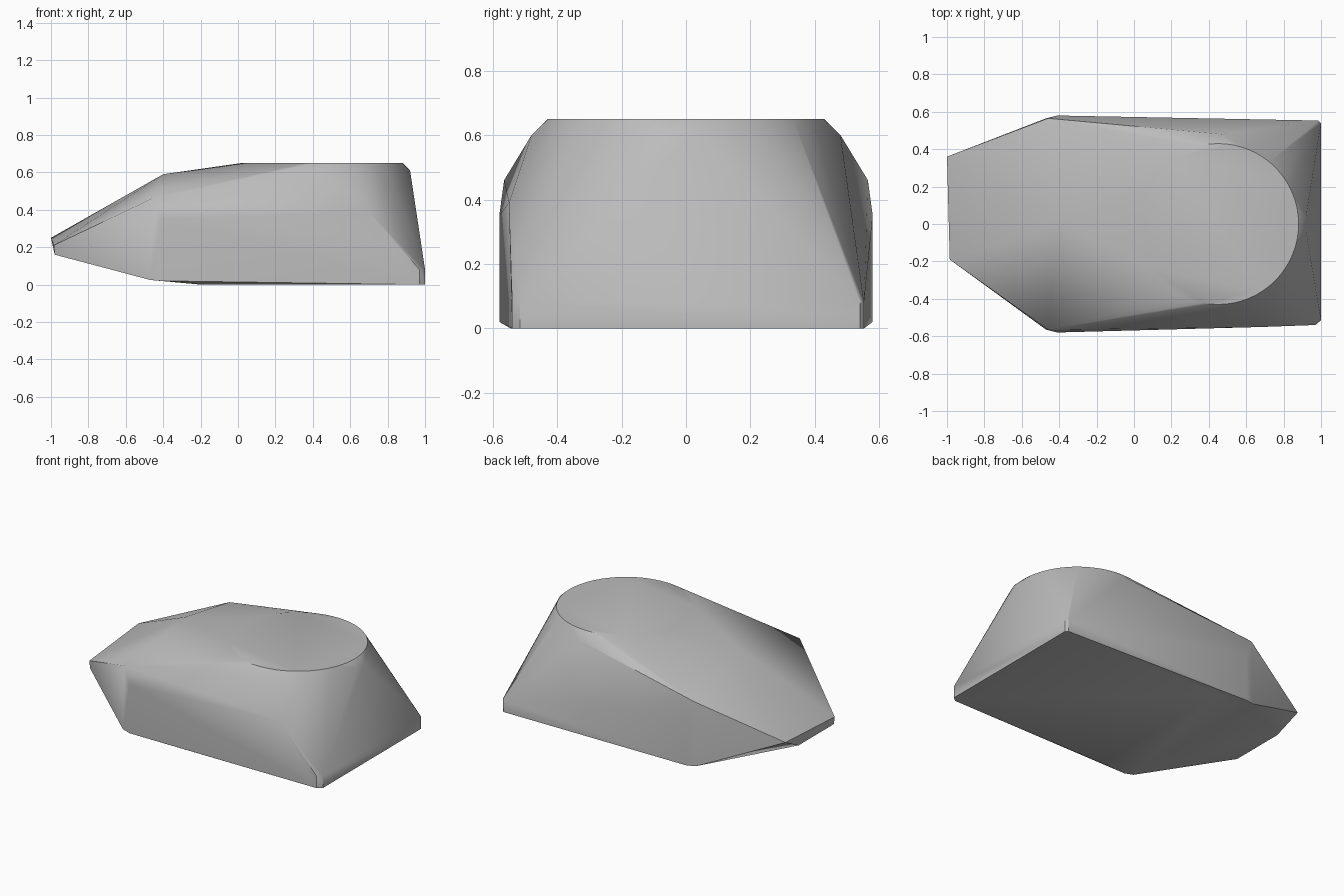
import bpy
import bmesh
from math import cos, sin, tau, radians
from mathutils import Vector

cube = bpy.data.objects.get("Cube")
if cube:
    bpy.data.objects.remove(cube, do_unlink=True)


def make_material(name, value):
    mat = bpy.data.materials.new(name)
    mat.use_nodes = True
    colour = (value, value, value, 1)
    mat.diffuse_color = colour
    mat.node_tree.nodes["Principled BSDF"].inputs["Base Color"].default_value = colour
    return mat


def disc(cx, radius, z, steps=64):
    return [(cx + radius * cos(tau * i / steps), radius * sin(tau * i / steps), z)
            for i in range(steps)]


def mirrored(points):
    return [(x, s * y, z) for x, y, z in points for s in (1, -1)]


# Round flat top
points = disc(0.45, 0.43, 0.65)

# Shoulders, flanks and flat base, shared by both sides
points += mirrored([
    (0.92, 0.04, 0.61),
    (0.47, 0.48, 0.60),
    (-0.46, 0.565, 0.46),
    (-0.41, 0.58, 0.35),
    (-0.41, 0.58, 0.02),
    (-0.47, 0.565, 0.025),
    (-0.20, 0.545, 0.0),
])

# Ridge in front of the round top, and the skewed nose
points += [(-0.40, 0.0, 0.59), (-1.0, 0.36, 0.25), (-0.985, -0.19, 0.21)]
points += mirrored([(-0.98, 0.19, 0.16)])

# Low blunt end with trimmed corners
for z in (0.0, 0.08):
    points += [(1.0, 0.54, z), (0.985, 0.553, z),
               (1.0, -0.515, z), (0.97, -0.54, z)]

# Single knuckle on the front flank
points.append((0.70, -0.55, 0.39))

# Wrap all outline points in one tight shell
bm = bmesh.new()
for p in points:
    bm.verts.new(Vector(p))
result = bmesh.ops.convex_hull(bm, input=bm.verts)
loose = {g for g in result["geom_interior"] + result["geom_unused"]
         if isinstance(g, bmesh.types.BMVert)}
bmesh.ops.delete(bm, geom=list(loose), context="VERTS")
bmesh.ops.dissolve_limit(bm, angle_limit=radians(0.5),
                         verts=bm.verts, edges=bm.edges)
bmesh.ops.recalc_face_normals(bm, faces=bm.faces)
mesh = bpy.data.meshes.new("body_shell")
bm.to_mesh(mesh)
bm.free()

body = bpy.data.objects.new("body_shell", mesh)
bpy.context.collection.objects.link(body)
mesh.materials.append(make_material("plain_grey", 0.5))

bpy.context.view_layer.objects.active = body
body.select_set(True)
bpy.ops.object.shade_smooth_by_angle(angle=radians(30))
